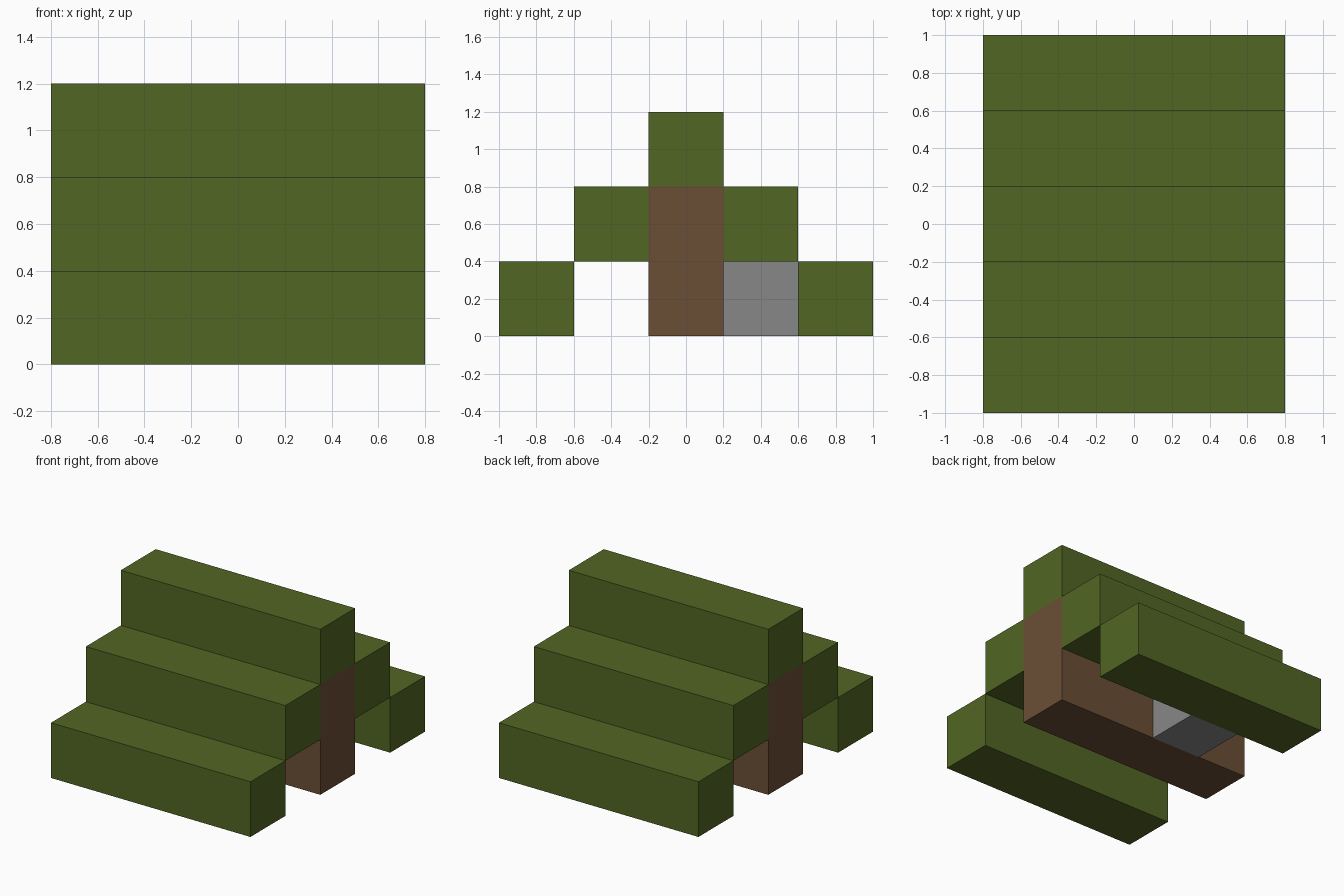
import bpy

cube = bpy.data.objects.get("Cube")
if cube:
    bpy.data.objects.remove(cube, do_unlink=True)


def make_material(name, rgb):
    mat = bpy.data.materials.new(name)
    mat.use_nodes = True
    color = (*rgb, 1.0)
    mat.diffuse_color = color
    mat.node_tree.nodes["Principled BSDF"].inputs["Base Color"].default_value = color
    return mat


green = make_material("olive green", (0.084, 0.133, 0.017))
brown = make_material("wood brown", (0.147, 0.077, 0.036))
grey = make_material("stone grey", (0.242, 0.242, 0.242))

UNIT = 0.4            # edge of one block
LENGTH = 4 * UNIT     # length of every beam


def block(name, mat, x, y, z, length=LENGTH, height=UNIT):
    """Box centred on x and y, with its underside at z."""
    bpy.ops.mesh.primitive_cube_add(size=1, location=(x, y, z + height / 2))
    obj = bpy.context.object
    obj.name = name
    obj.scale = (length, UNIT, height)
    bpy.ops.object.transform_apply(location=False, rotation=False, scale=True)
    obj.data.materials.append(mat)
    return obj


# Stepped roof beams, mirrored front to back
for side, sign in (("front", -1), ("back", 1)):
    block(f"{side}_lower_beam", green, 0, sign * 2 * UNIT, 0)
    block(f"{side}_middle_beam", green, 0, sign * UNIT, UNIT)
block("ridge_beam", green, 0, 0, 2 * UNIT)

# Central wall under the ridge
block("central_wall", brown, 0, 0, 0, height=2 * UNIT)

# Single stone block behind the wall
block("stone_block", grey, -UNIT / 2, UNIT, 0, length=UNIT)
